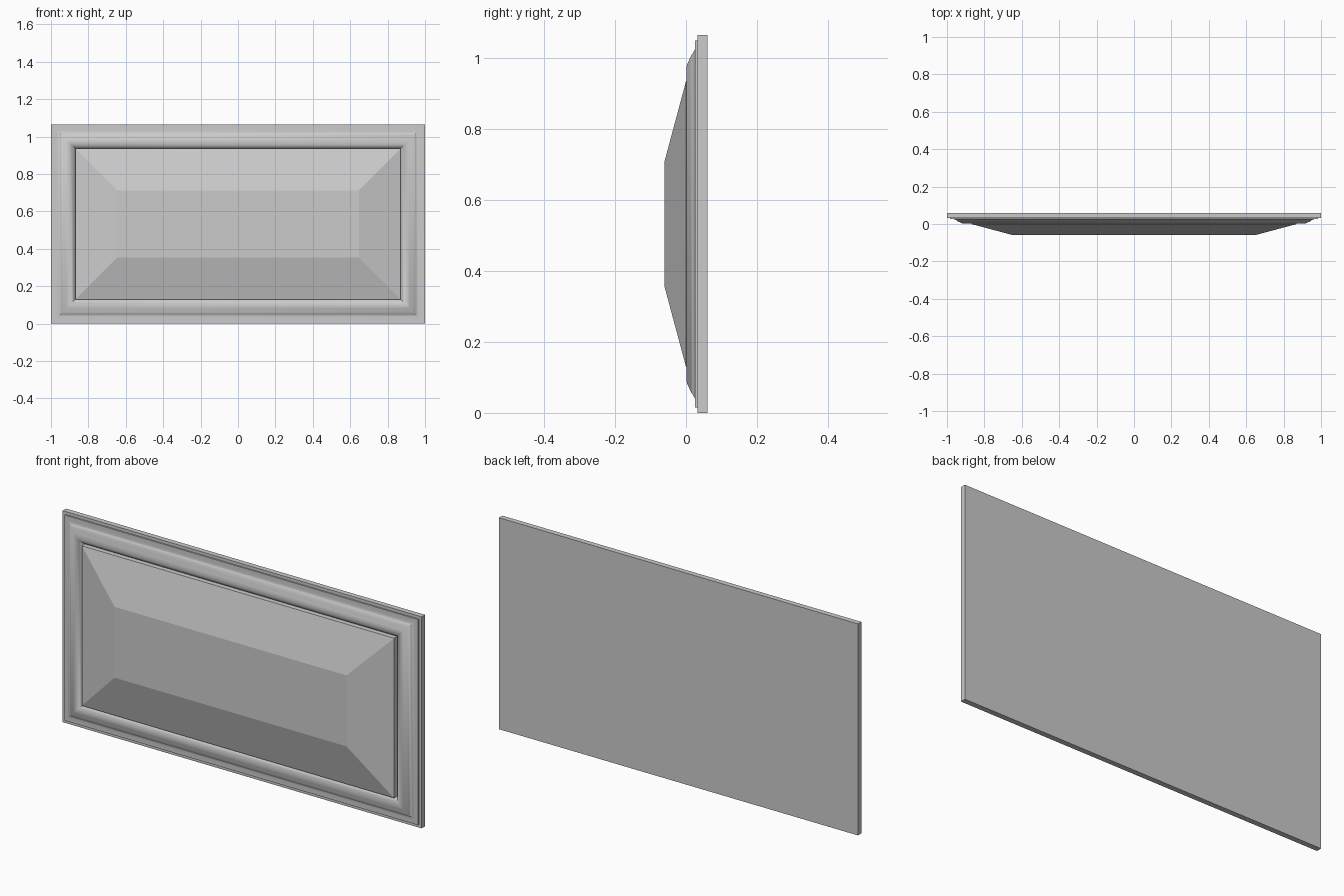
import bpy, bmesh, math

if "Cube" in bpy.data.objects:
    bpy.data.objects.remove(bpy.data.objects["Cube"])

W, H = 2.0, 1.065


def rect_loft(name, profile, cap_back=False, cap_front=False, smooth=False):
    """Loft mitred rectangles; profile holds (inset from outer edge, y)."""
    bm = bmesh.new()
    rings = []
    for d, y in profile:
        x = W / 2 - d
        corners = [(-x, d), (x, d), (x, H - d), (-x, H - d)]
        rings.append([bm.verts.new((cx, y, cz)) for cx, cz in corners])
    for a, b in zip(rings, rings[1:]):
        for i in range(4):
            j = (i + 1) % 4
            bm.faces.new((a[i], a[j], b[j], b[i]))
    if cap_back:
        bm.faces.new(rings[0][::-1])
    if cap_front:
        bm.faces.new(rings[-1])
    me = bpy.data.meshes.new(name)
    bm.to_mesh(me)
    bm.free()
    ob = bpy.data.objects.new(name, me)
    bpy.context.collection.objects.link(ob)
    if smooth:
        bpy.ops.object.select_all(action='DESELECT')
        bpy.context.view_layer.objects.active = ob
        ob.select_set(True)
        bpy.ops.object.shade_smooth_by_angle(angle=math.radians(40))
    return ob


# Flat backing board
rect_loft("back_plate", [(0, 0.06), (0, 0.033)], True, True)

# Picture-frame moulding: small step, ogee rise, rounded crest, fall to the panel
rect_loft("frame_moulding", [
    (0.015, 0.033), (0.015, 0.026), (0.035, 0.026), (0.043, 0.024),
    (0.050, 0.020), (0.057, 0.015), (0.065, 0.011), (0.073, 0.008),
    (0.080, 0.004), (0.087, 0.002), (0.095, 0.0015), (0.103, 0.003),
    (0.111, 0.007), (0.119, 0.012), (0.125, 0.018), (0.130, 0.025),
], smooth=True)

# Raised panel with straight edge, wide bevels and flat centre
rect_loft("raised_panel", [(0.13, 0.033), (0.13, 0.0), (0.354, -0.06)],
          cap_front=True)
